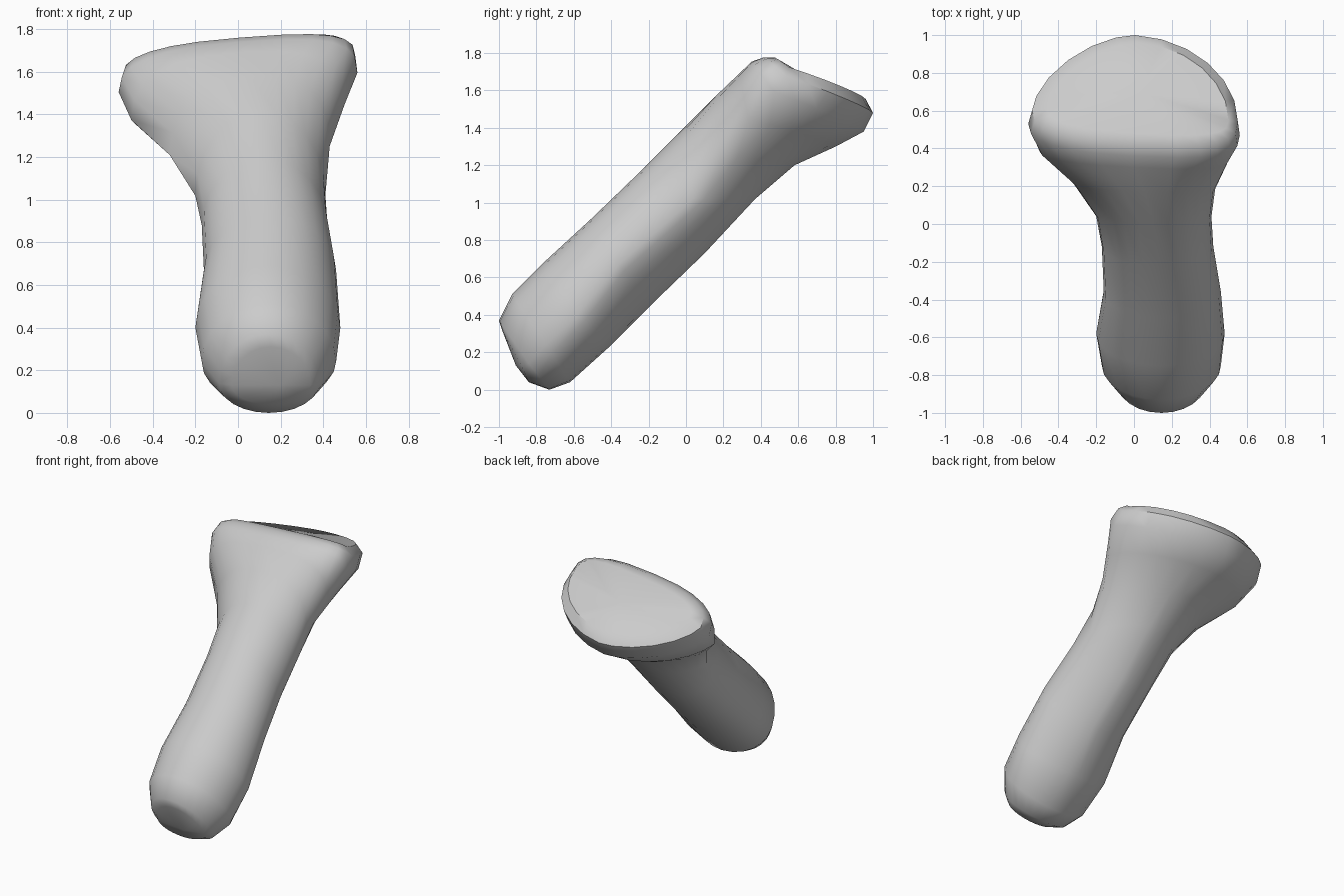
import bpy, bmesh, math
from mathutils import Vector

cube = bpy.data.objects.get("Cube")
if cube:
    bpy.data.objects.remove(cube)

SIDES = 24

# Cross-sections from foot to head:
# left x, right x, then (y, z) of the flanks, the upper edge and the lower edge
SECTIONS = [
    (-.03, .34, (-.88, .13), (-.98, .31), (-.84, .04)),
    (-.09, .38, (-.84, .14), (-1, .37), (-.73, 0)),
    (-.17, .46, (-.75, .24), (-.93, .51), (-.62, .04)),
    (-.2, .48, (-.58, .4), (-.75, .69), (-.42, .22)),
    (-.16, .46, (-.36, .67), (-.5, .92), (-.18, .46)),
    (-.17, .42, (-.12, .88), (-.22, 1.19), (.1, .73)),
    (-.2, .41, (.04, 1.02), (0, 1.41), (.37, 1.02)),
    (-.32, .43, (.2, 1.23), (.17, 1.58), (.58, 1.2)),
    (-.5, .5, (.36, 1.41), (.3, 1.69), (.8, 1.3)),
    (-.56, .56, (.5, 1.55), (.36, 1.74), (.95, 1.38)),
    (-.54, .55, (.57, 1.63), (.42, 1.76), (1, 1.48)),
    (-.46, .5, (.58, 1.68), (.48, 1.755), (.96, 1.555)),
]


def power(value, exponent):
    return math.copysign(abs(value) ** exponent, value)


def section_points(left_x, right_x, flank, upper, lower):
    """Closed outline: squarer and tipped sideways at the head, hollow on one
    side of the belly along the middle of the shaft."""
    head = min(max(flank[1] - 1, 0) * 2, 1)
    middle = max(0, 1 - abs(flank[1] - .75) / .6)
    centre = Vector(((left_x + right_x) / 2, *flank))
    across = Vector(((right_x - left_x) / 2, -.03 * head, .045 * head))
    for i in range(SIDES):
        angle = 2 * math.pi * i / SIDES
        c, s = math.cos(angle), math.sin(angle)
        if s > 0:
            edge = upper
            exponent = 2 / (2 + head * (1 if c > 0 else .6))
        else:
            edge = lower
            exponent = 1 + .4 * middle if c > 0 else 1 - .2 * middle + .25 * head
        reach = Vector((centre.x, *edge)) - centre
        yield centre + across * power(c, exponent) + reach * abs(s) ** exponent


bm = bmesh.new()
rings = [[bm.verts.new(p) for p in section_points(*s)] for s in SECTIONS]

# Skin of the shaft and flared head
for a, b in zip(rings, rings[1:]):
    for i in range(SIDES):
        j = (i + 1) % SIDES
        bm.faces.new((a[i], a[j], b[j], b[i]))

# Foot cap and gently dished head face
for ring, tip in ((rings[0], (.2, -.91, .13)), (rings[-1], (.03, .7, 1.645))):
    centre = bm.verts.new(tip)
    for i in range(SIDES):
        bm.faces.new((ring[i], ring[(i + 1) % SIDES], centre))
bmesh.ops.recalc_face_normals(bm, faces=bm.faces)

mesh = bpy.data.meshes.new("flared_shaft")
bm.to_mesh(mesh)
bm.free()

# Single plain colour
grey = bpy.data.materials.new("light grey")
grey.use_nodes = True
colour = (.6, .6, .6, 1)
grey.diffuse_color = colour
grey.node_tree.nodes["Principled BSDF"].inputs["Base Color"].default_value = colour
mesh.materials.append(grey)

shaft = bpy.data.objects.new("flared_shaft", mesh)
bpy.context.collection.objects.link(shaft)
bpy.context.view_layer.objects.active = shaft
shaft.select_set(True)
bpy.ops.object.shade_smooth_by_angle(angle=math.radians(45))
